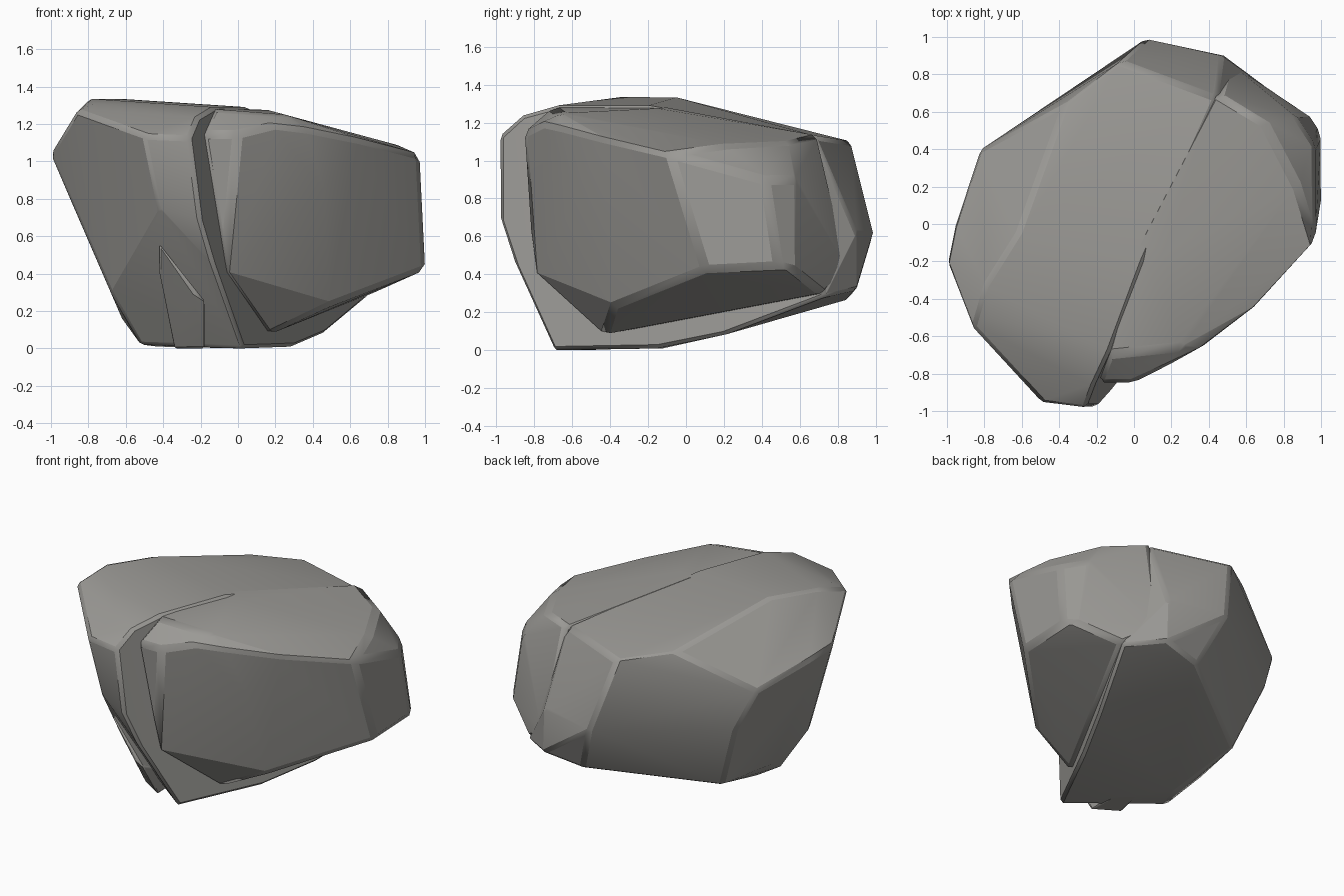
import bpy, bmesh, math

stone = bpy.data.materials.new("warm grey stone")
stone.diffuse_color = (0.325, 0.318, 0.30, 1)


def rock(name, points, bevel):
    """Faceted stone: convex hull of its corners, softly chipped edges."""
    bm = bmesh.new()
    for p in points:
        bm.verts.new(p)
    res = bmesh.ops.convex_hull(bm, input=bm.verts)
    junk = [e for e in res["geom_interior"] + res["geom_unused"]
            if isinstance(e, bmesh.types.BMVert) and e.is_valid]
    bmesh.ops.delete(bm, geom=list(set(junk)), context='VERTS')
    bmesh.ops.dissolve_limit(bm, angle_limit=math.radians(4),
                             verts=bm.verts, edges=bm.edges)
    bmesh.ops.recalc_face_normals(bm, faces=bm.faces)
    me = bpy.data.meshes.new(name)
    bm.to_mesh(me)
    bm.free()
    ob = bpy.data.objects.new(name, me)
    bpy.context.collection.objects.link(ob)
    me.materials.append(stone)
    m = ob.modifiers.new("chipped_edges", 'BEVEL')
    m.width, m.segments = bevel, 1
    m.limit_method, m.angle_limit = 'ANGLE', math.radians(25)
    bpy.context.view_layer.objects.active = ob
    ob.select_set(True)
    bpy.ops.object.shade_smooth_by_angle(angle=math.radians(22))
    ob.select_set(False)
    return ob


def split(y, z):
    """Point on the leaning plane where the boulder is cracked in two."""
    return (0.38 + 0.5 * y - 0.13 * z, y, z)


# Larger half: crack face profile, then crown, flank and underside
rock("left_boulder_half", [
    split(-0.70, 0.0), split(-0.90, 0.44), split(-0.98, 0.68),
    split(-0.98, 1.13), split(-0.86, 1.24), split(-0.68, 1.29),
    split(-0.15, 0.01), split(0.2, 0.08), split(0.73, 0.28),
    (0.05, -0.2, 1.29), (0.44, 0.68, 1.13), (0.47, 0.90, 0.62),
    (0.48, 0.90, 0.32), (-0.07, 0.87, 1.10), (0.06, 0.99, 0.62),
    (-0.37, 0.64, 1.15), (-0.83, 0.39, 0.90), (-0.71, 0.46, 0.62),
    (-0.62, -0.05, 1.335), (-0.79, -0.32, 1.338), (-0.77, -0.50, 1.31),
    (-0.86, -0.56, 1.27), (-1.0, -0.20, 1.04), (-0.96, 0.0, 1.0),
    (-0.50, -0.95, 1.14), (-0.42, -0.91, 0.75), (-0.68, -0.40, 0.30),
    (-0.88, -0.10, 0.76), (-0.62, -0.08, 0.16), (-0.52, -0.30, 0.02),
    (-0.45, -0.12, 0.01), (-0.53, 0.35, 0.15), (0.2, 0.86, 0.27)], 0.02)

# Smaller half, set back from the crack face
rock("right_boulder_half", [
    split(-0.80, 0.40), split(-0.85, 1.15), split(-0.70, 1.28),
    split(-0.43, 0.07), split(0.73, 0.29), (0.45, 0.70, 1.13),
    (0.50, 0.87, 0.42), (0.0, -0.85, 1.15), (0.20, -0.75, 1.20),
    (0.25, -0.66, 1.25), (0.36, -0.66, 1.18), (0.66, -0.43, 1.12),
    (0.46, -0.56, 0.85), (0.97, -0.09, 1.04), (0.88, 0.20, 1.08),
    (0.70, 0.55, 1.10), (0.97, 0.42, 0.90), (0.87, 0.57, 0.90),
    (1.0, 0.10, 0.42), (1.0, 0.49, 0.44), (0.95, 0.57, 0.42),
    (0.50, -0.38, 0.23), (0.03, -0.10, 1.28), (0.16, -0.15, 1.275),
    (0.1, 0.0, 0.6)], 0.03)

# Small shard leaning against the foot of the larger half
rock("front_shard", [
    (-0.42, -0.80, 0.56), (-0.42, -0.71, 0.40), (-0.34, -0.53, 0.0),
    (-0.18, -0.63, 0.0), (-0.18, -0.80, 0.26), (-0.24, -0.81, 0.30),
    (-0.38, -0.4, 0.4), (-0.30, -0.3, 0.01), (-0.18, -0.3, 0.01)], 0.01)
